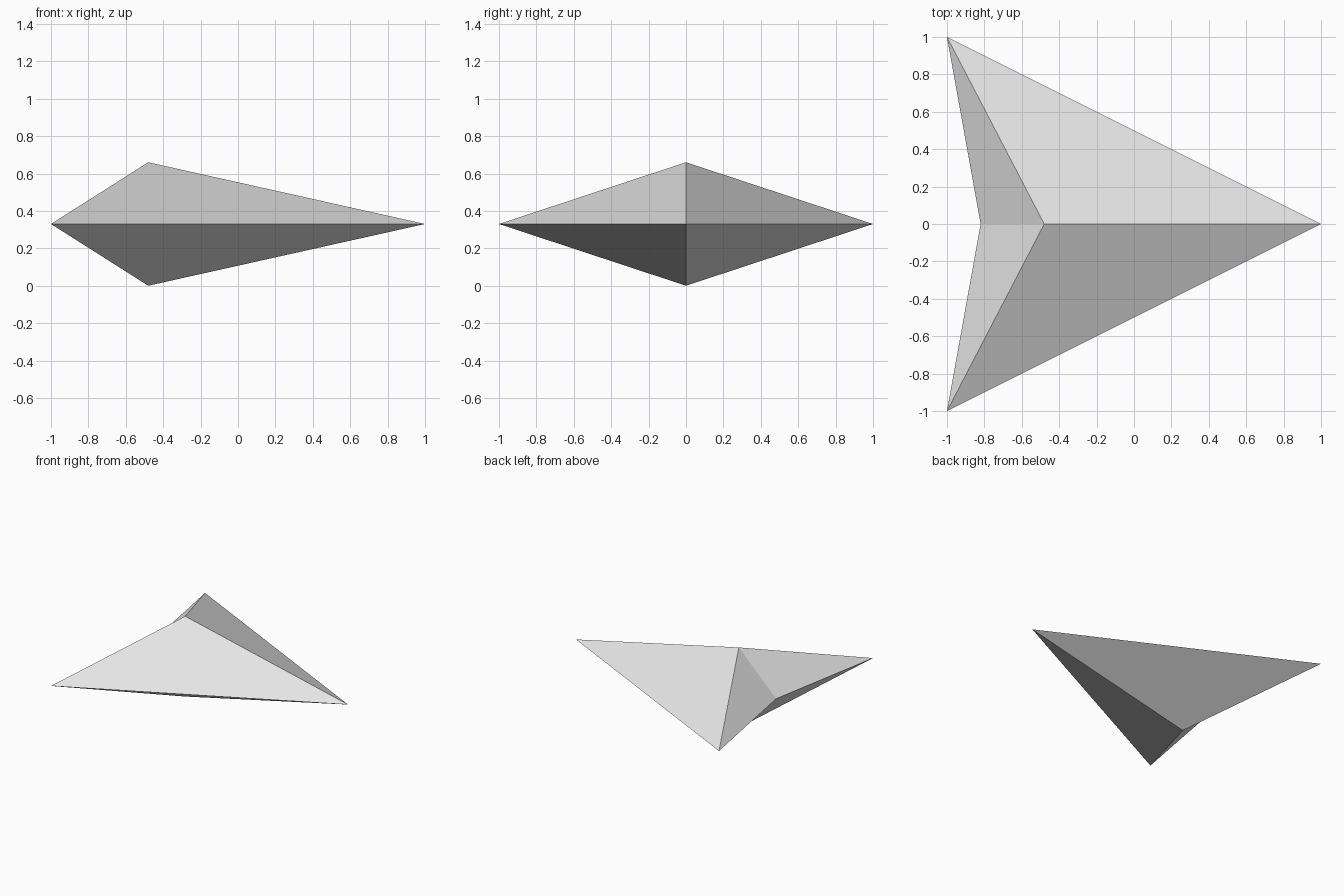
import bpy, bmesh

cube = bpy.data.objects.get("Cube")
if cube:
    bpy.data.objects.remove(cube, do_unlink=True)

HALF_HEIGHT = 0.33

grey = bpy.data.materials.new("light_grey")
grey.use_nodes = True
colour = (0.8, 0.8, 0.8, 1)
grey.diffuse_color = colour
grey.node_tree.nodes["Principled BSDF"].inputs["Base Color"].default_value = colour

# One quarter of the dart: a wing panel and a tail panel
bm = bmesh.new()
nose = bm.verts.new((1, 0, 0))
wing_tip = bm.verts.new((-1, 1, 0))
peak = bm.verts.new((-0.48, 0, HALF_HEIGHT))
tail_notch = bm.verts.new((-0.82, 0, 0))
bm.faces.new((nose, wing_tip, peak))
bm.faces.new((peak, wing_tip, tail_notch))
mesh = bpy.data.meshes.new("dart_body")
bm.to_mesh(mesh)
bm.free()
mesh.materials.append(grey)

# Mirrored left to right and top to bottom into a closed body
body = bpy.data.objects.new("dart_body", mesh)
body.location.z = HALF_HEIGHT
bpy.context.collection.objects.link(body)
mirror = body.modifiers.new("mirror", 'MIRROR')
mirror.use_axis = (False, True, True)
mirror.use_clip = True
mirror.merge_threshold = 0.001
